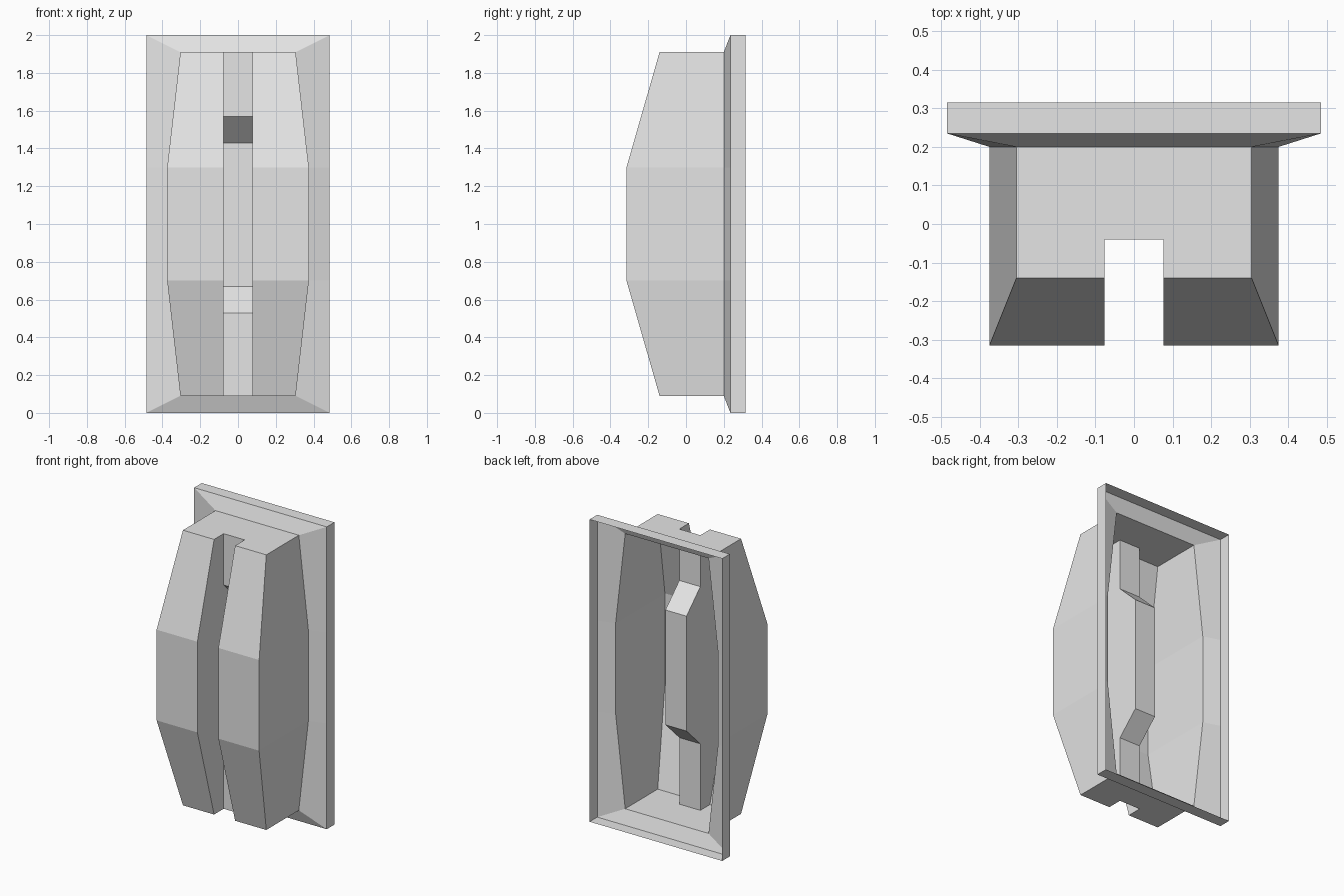
import bpy

cube = bpy.data.objects.get("Cube")
if cube:
    bpy.data.objects.remove(cube, do_unlink=True)

grey = bpy.data.materials.new("light_grey")
grey.use_nodes = True
colour = (0.78, 0.78, 0.78, 1)
grey.diffuse_color = colour
grey.node_tree.nodes["Principled BSDF"].inputs["Base Color"].default_value = colour


def add_part(name, faces):
    """Build the left half from a list of polygons and mirror it across x."""
    verts, index, polys = [], {}, []
    for face in faces:
        for p in face:
            if p not in index:
                index[p] = len(verts)
                verts.append(p)
        polys.append([index[p] for p in face])
    mesh = bpy.data.meshes.new(name)
    mesh.from_pydata(verts, [], polys)
    mesh.materials.append(grey)
    obj = bpy.data.objects.new(name, mesh)
    bpy.context.collection.objects.link(obj)
    mirror = obj.modifiers.new("mirror", "MIRROR")
    mirror.use_clip = True
    return obj


def bridge(front, back):
    """Quads between two paths of equal length."""
    return [(front[i], back[i], back[i + 1], front[i + 1])
            for i in range(len(front) - 1)]


def at_depth(path, y):
    return [(x, y, z) for x, z in path]


SLOT = 0.077          # half width of the front slot
FLOOR = -0.04         # depth of the slot floor at its ends
SEAT = 0.20           # where the housing meets the flange
LOW, HIGH = 0.09, 1.91

# Half outlines (x, z), running from bottom to top
rim_path = [(0, 0), (0.485, 0), (0.485, 0.7), (0.485, 1.3), (0.485, 2), (0, 2)]
side_path = [(0.305, LOW), (0.375, 0.7), (0.375, 1.3), (0.305, HIGH)]
body_path = [(0, LOW)] + side_path + [(0, HIGH)]
front_depth = [-0.14, -0.315, -0.315, -0.14]

# Rim and sloping flange, open at the back
add_part("rim", bridge(at_depth(rim_path, 0.235), at_depth(rim_path, 0.315)))
add_part("flange", bridge(at_depth(body_path, SEAT), at_depth(rim_path, 0.235)))

# Housing: side walls, faceted front and notched end caps
front_edge = [(x, y, z) for (x, z), y in zip(side_path, front_depth)]
slot_edge = [(SLOT, y, z) for x, y, z in front_edge]
cap = [(0, SEAT), (0.305, SEAT), (0.305, -0.14), (SLOT, -0.14), (SLOT, FLOOR), (0, FLOOR)]
housing = bridge(front_edge, at_depth(side_path, SEAT))
housing += bridge(slot_edge, front_edge)
housing.append([(x, y, LOW) for x, y in cap])
housing.append([(x, y, HIGH) for x, y in reversed(cap)])
add_part("housing", housing)

# Slot: stepped floor and side walls
floor = [(FLOOR, LOW), (FLOOR, 0.53), (0.105, 0.67),
         (0.105, 1.43), (FLOOR, 1.57), (FLOOR, HIGH)]
floor_mid = [(0, y, z) for y, z in floor]
floor_edge = [(SLOT, y, z) for y, z in floor]
add_part("slot", bridge(floor_mid, floor_edge) + [slot_edge + floor_edge[::-1]])
